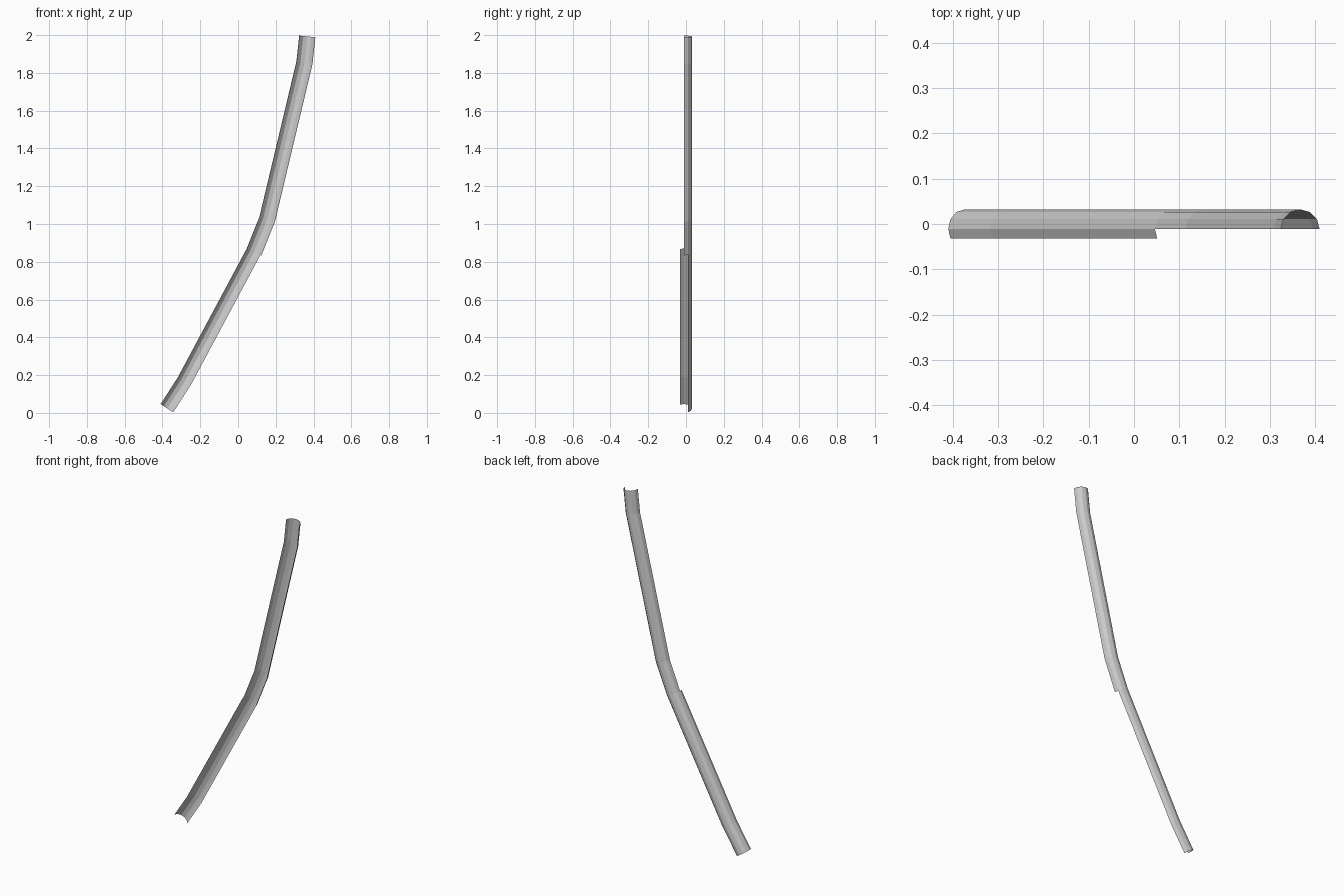
import bpy, bmesh, math
from mathutils import Vector

if "Cube" in bpy.data.objects:
    bpy.data.objects.remove(bpy.data.objects["Cube"])

R = 0.043                  # channel radius
SIDES = 12                 # full circle count; half of it is kept
YC = -R / 4                # circle centre in y
PATH = [(-0.374, 0.0235), (-0.281, 0.168), (0.085, 0.852),
        (0.155, 1.026), (0.352, 1.854), (0.367, 1.993)]
TWIST_RING = 2             # below this ring the open side is turned one step

pts = [Vector(p) for p in PATH]
dirs = [(b - a).normalized() for a, b in zip(pts, pts[1:])]

bm = bmesh.new()

# Cross-section rings mitred along the bent path
rings = []
for i, p in enumerate(pts):
    d0, d1 = dirs[max(i - 1, 0)], dirs[min(i, len(dirs) - 1)]
    t = (d0 + d1).normalized()
    across = Vector((t.y, -t.x)) / t.dot(d0)
    ring = []
    for k in range(SIDES // 2 + 2):
        a = 2 * math.pi * k / SIDES
        c = p + across * R * math.cos(a)
        ring.append(bm.verts.new((c.x, YC + R * math.sin(a), c.y)))
    rings.append(ring)

# Half-pipe walls, with the lower run rotated by one facet
for i in range(len(rings) - 1):
    start = 1 if i < TWIST_RING else 0
    for k in range(start, start + SIDES // 2):
        bm.faces.new((rings[i][k], rings[i][k + 1],
                      rings[i + 1][k + 1], rings[i + 1][k]))

bmesh.ops.delete(bm, geom=[v for v in bm.verts if not v.link_faces], context='VERTS')
# Outer side of the channel faces outward
bm.normal_update()
top = max(bm.faces, key=lambda f: f.calc_center_median().y)
if top.normal.y < 0:
    bmesh.ops.reverse_faces(bm, faces=bm.faces[:])

mesh = bpy.data.meshes.new("bent_channel")
bm.to_mesh(mesh)
bm.free()
obj = bpy.data.objects.new("bent_channel", mesh)
bpy.context.collection.objects.link(obj)
